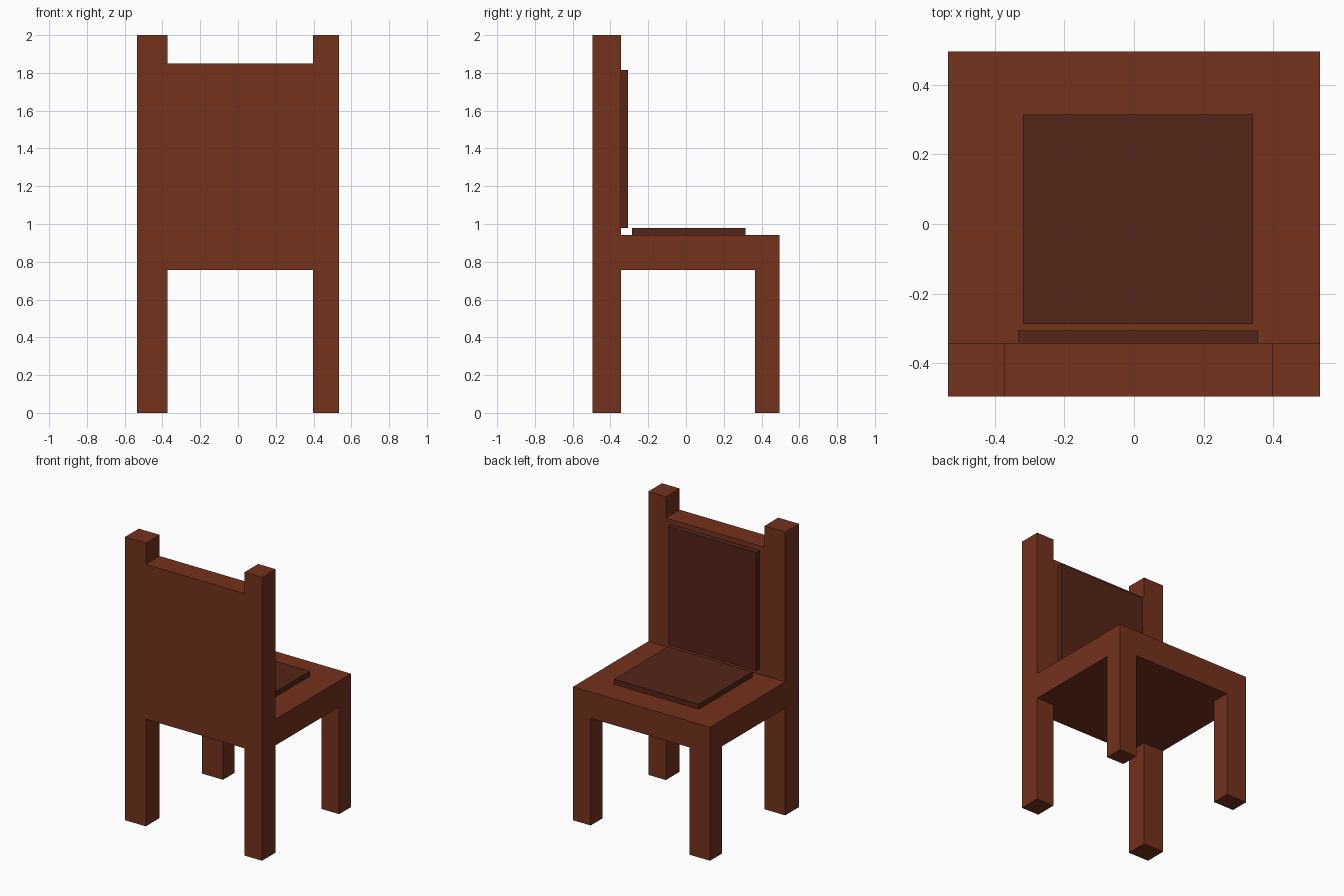
import bpy
import bmesh
from mathutils import Vector

if "Cube" in bpy.data.objects:
    bpy.data.objects.remove(bpy.data.objects["Cube"])


def material(name, color):
    mat = bpy.data.materials.new(name)
    mat.diffuse_color = (*color, 1)
    mat.use_nodes = True
    mat.node_tree.nodes["Principled BSDF"].inputs["Base Color"].default_value = mat.diffuse_color
    return mat


def add_object(name, bm, mat):
    bmesh.ops.recalc_face_normals(bm, faces=bm.faces)
    mesh = bpy.data.meshes.new(name)
    bm.to_mesh(mesh)
    bm.free()
    mesh.materials.append(mat)
    obj = bpy.data.objects.new(name, mesh)
    bpy.context.collection.objects.link(obj)
    return obj


def box(name, low, high, mat):
    low, high = Vector(low), Vector(high)
    bm = bmesh.new()
    bmesh.ops.create_cube(bm, size=1)
    bmesh.ops.scale(bm, vec=high - low, verts=bm.verts)
    bmesh.ops.translate(bm, vec=(low + high) / 2, verts=bm.verts)
    return add_object(name, bm, mat)


wood = material("wood", (0.174, 0.032, 0.012))
fabric = material("cushion_fabric", (0.089, 0.018, 0.009))

# Frame layout: cut lines along each axis, and the cells that are solid
CUTS = (
    (-0.535, -0.373, 0.397, 0.535),   # left leg, gap, right leg
    (-0.496, -0.343, 0.365, 0.496),   # back leg, gap, front leg
    (0.0, 0.757, 0.942, 1.85, 2.0),   # legs, seat, backrest, post tops
)


def solid(c):
    i, j, k = c
    if not (0 <= i < 3 and 0 <= j < 3 and 0 <= k < 4):
        return False
    side, end, back = i != 1, j != 1, j == 0
    return (side and end, True, back, back and side)[k]


# Frame: one closed shell of legs, seat, backrest and posts
bm = bmesh.new()
for cell in [(i, j, k) for i in range(3) for j in range(3) for k in range(4)]:
    if not solid(cell):
        continue
    for axis in range(3):
        for step in (0, 1):
            neighbour = list(cell)
            neighbour[axis] += 2 * step - 1
            if solid(neighbour):
                continue
            verts = []
            for u, v in ((0, 0), (1, 0), (1, 1), (0, 1)):
                corner = list(cell)
                corner[axis] += step
                corner[(axis + 1) % 3] += u
                corner[(axis + 2) % 3] += v
                verts.append(bm.verts.new([CUTS[a][corner[a]] for a in range(3)]))
            bm.faces.new(verts)
bmesh.ops.remove_doubles(bm, verts=bm.verts, dist=1e-4)
bmesh.ops.recalc_face_normals(bm, faces=bm.faces)
bmesh.ops.dissolve_limit(bm, angle_limit=0.01, verts=bm.verts, edges=bm.edges)
add_object("chair_frame", bm, wood)

# Cushions
box("seat_cushion", (-0.32, -0.287, 0.942), (0.342, 0.315, 0.978), fabric)
box("back_cushion", (-0.333, -0.343, 0.98), (0.357, -0.307, 1.815), fabric)
